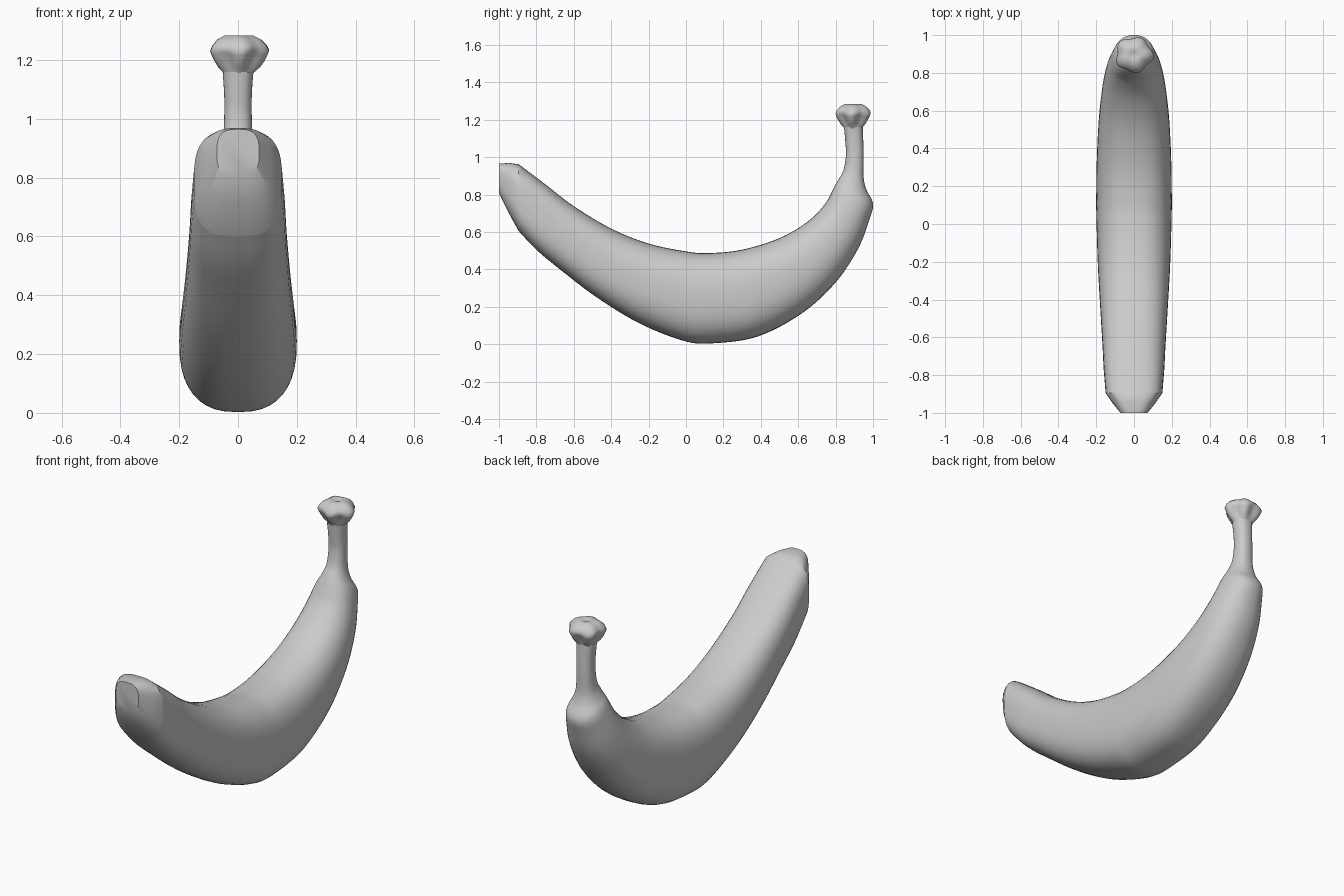
import bpy, bmesh, math
from mathutils import Vector

if "Cube" in bpy.data.objects:
    bpy.data.objects.remove(bpy.data.objects["Cube"])

SEG = 40


def superpow(v, n):
    return math.copysign(abs(v) ** (2 / n), v)


def loft(name, rings, angle):
    """Skin a list of closed point rings and close both ends."""
    bm = bmesh.new()
    loops = [[bm.verts.new(p) for p in r] for r in rings]
    for a, b in zip(loops, loops[1:]):
        for i in range(SEG):
            j = (i + 1) % SEG
            bm.faces.new((a[i], a[j], b[j], b[i]))
    bm.faces.new(loops[0])
    bm.faces.new(loops[-1])
    bmesh.ops.recalc_face_normals(bm, faces=bm.faces)
    me = bpy.data.meshes.new(name)
    bm.to_mesh(me)
    bm.free()
    ob = bpy.data.objects.new(name, me)
    bpy.context.collection.objects.link(ob)
    bpy.ops.object.select_all(action='DESELECT')
    ob.select_set(True)
    bpy.context.view_layer.objects.active = ob
    bpy.ops.object.shade_smooth_by_angle(angle=math.radians(angle))


def catmull(keys, steps):
    """Smooth interpolation through all key sections."""
    k = [keys[0]] + keys + [keys[-1]]
    out = []
    for a, b, c, d in zip(k, k[1:], k[2:], k[3:]):
        for s in range(steps):
            t = s / steps
            out.append([0.5 * (2 * q + (r - p) * t + (2 * p - 5 * q + 4 * r - u) * t * t
                               + (3 * q - p - 3 * r + u) * t ** 3)
                        for p, q, r, u in zip(a, b, c, d)])
    return out + [list(keys[-1])]


# Sections: inner y, z, outer y, z, half width, squareness
tip = [
    (-1.00, .965, -1.00, .805, .072, 3.0),
    (-.945, .969, -.955, .715, .112, 3.0),
    (-.895, .962, -.895, .605, .150, 3.0),
]
body = [
    tip[-1],
    (-.75, .853, -.80, .505, .160, 2.9),
    (-.60, .738, -.68, .405, .167, 2.7),
    (-.40, .618, -.48, .252, .179, 2.6),
    (-.20, .538, -.25, .112, .191, 2.5),
    (.00, .496, -.02, .020, .198, 2.5),
    (.12, .487, .13, .004, .200, 2.5),
    (.30, .505, .38, .040, .197, 2.5),
    (.50, .567, .62, .165, .186, 2.4),
    (.65, .655, .80, .330, .167, 2.3),
    (.74, .745, .92, .510, .143, 2.2),
    (.78, .815, .98, .665, .117, 2.2),
    (.795, .845, 1.0, .750, .100, 2.2),
    (.815, .880, .965, .825, .072, 2.2),
    (.842, .930, .950, .890, .053, 2.3),
    (.855, 1.01, .950, 1.00, .047, 2.3),
    (.852, 1.08, .948, 1.08, .047, 2.3),
    (.845, 1.16, .945, 1.16, .052, 2.3),
]


def section(k):
    inner, outer = Vector((0, k[0], k[1])), Vector((0, k[2], k[3]))
    mid, half = (inner + outer) / 2, (inner - outer) / 2
    pts = []
    for i in range(SEG):
        a = math.tau * i / SEG
        pts.append(mid + half * superpow(math.sin(a), k[5])
                   + Vector((k[4] * superpow(math.cos(a), k[5]), 0, 0)))
    return pts


# Fruit with blunt tip and narrow stem
loft("banana_body", [section(k) for k in tip[:-1] + catmull(body, 6)], 35)

# Lumpy cut end of the stem: radius, height, lobe strength
cap = [(.048, 1.145, 0), (.053, 1.160, .04), (.068, 1.180, .10), (.078, 1.200, .13),
       (.090, 1.220, .10), (.097, 1.235, .08), (.090, 1.252, .07), (.072, 1.270, .08),
       (.048, 1.283, .08), (.025, 1.284, .05), (.008, 1.277, 0)]
rings = []
for r, z, lobe in cap:
    ring = []
    for i in range(SEG):
        a = math.tau * i / SEG
        f = r * (1 + lobe * math.cos(5 * a + .6) + .3 * lobe * math.cos(3 * a))
        dz = .05 * lobe * math.sin(5 * a) if z < 1.26 else 0
        ring.append((f * math.cos(a), .896 + .95 * f * math.sin(a), z + dz))
    rings.append(ring)
loft("stem_cap", rings, 50)
